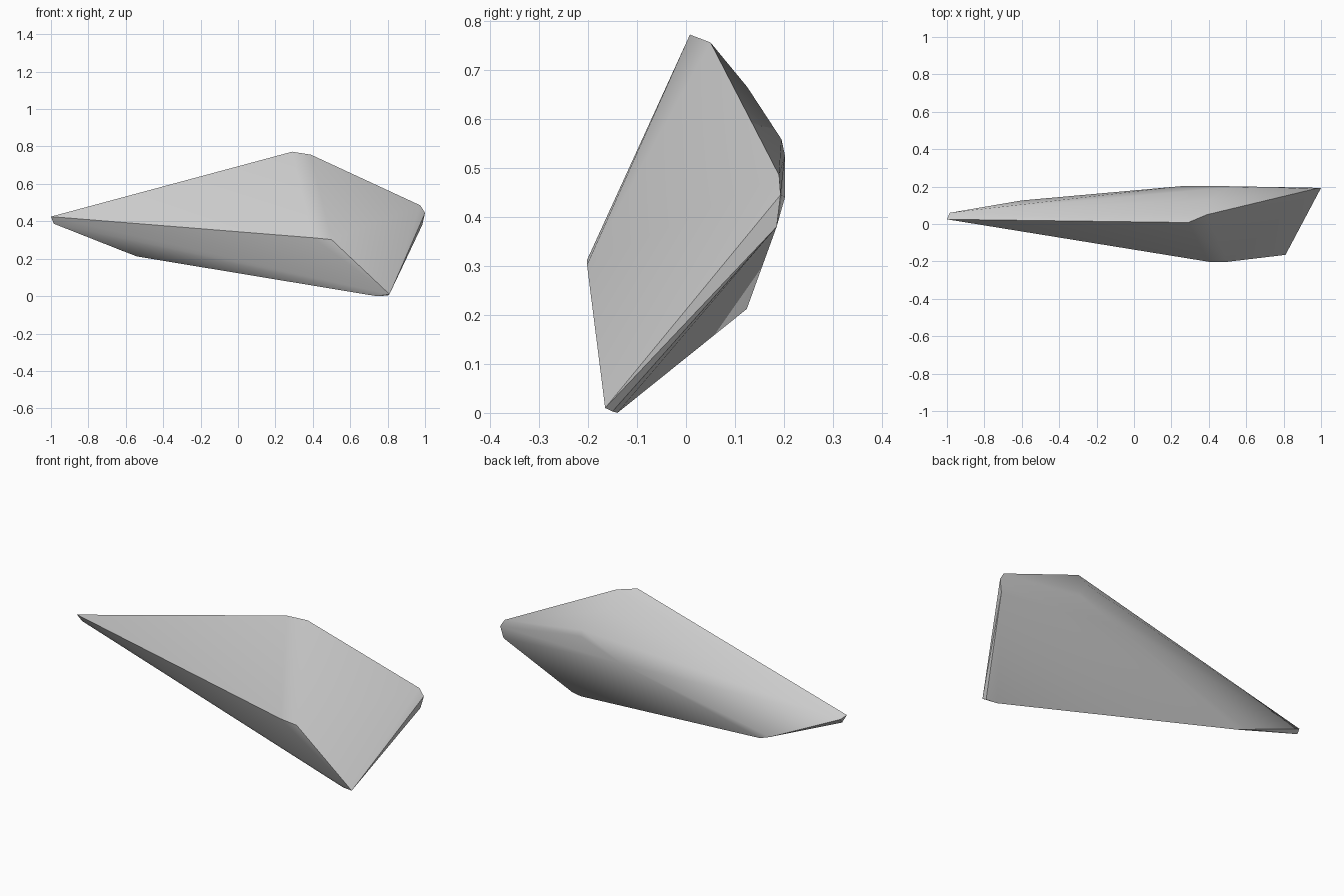
import bpy, bmesh, math

if "Cube" in bpy.data.objects:
    bpy.data.objects.remove(bpy.data.objects["Cube"])

# Corner clusters of the stone shard; the skin is stretched around them
corners = {
    "left_tip": [(-1, .025, .425), (-.985, .06, .41), (-.985, .045, .387)],
    "peak": [(.29, .008, .772), (.39, .05, .756), (.40, .125, .665)],
    "front_ridge": [(.40, -.202, .312), (.50, -.202, .302)],
    "foot": [(.81, -.165, .01), (.80, -.15, .003), (.74, -.14, 0)],
    "right_end": [(.975, .19, .485), (1, .193, .445), (.985, .185, .38)],
    "back_ridge": [(.50, .195, .558), (.50, .202, .525), (.25, .202, .44)],
    "lower_back": [(-.60, .126, .235), (-.54, .124, .212)],
}

bm = bmesh.new()
for cluster in corners.values():
    for co in cluster:
        bm.verts.new(co)
hull = bmesh.ops.convex_hull(bm, input=bm.verts[:])
loose = [v for v in bm.verts if not v.link_faces]
bmesh.ops.delete(bm, geom=loose, context='VERTS')
bmesh.ops.recalc_face_normals(bm, faces=bm.faces[:])

mesh = bpy.data.meshes.new("stone_shard")
bm.to_mesh(mesh)
bm.free()
shard = bpy.data.objects.new("stone_shard", mesh)
bpy.context.collection.objects.link(shard)

# Soft facets, crisp ridges
bpy.context.view_layer.objects.active = shard
shard.select_set(True)
bpy.ops.object.shade_smooth_by_angle(angle=math.radians(30))
